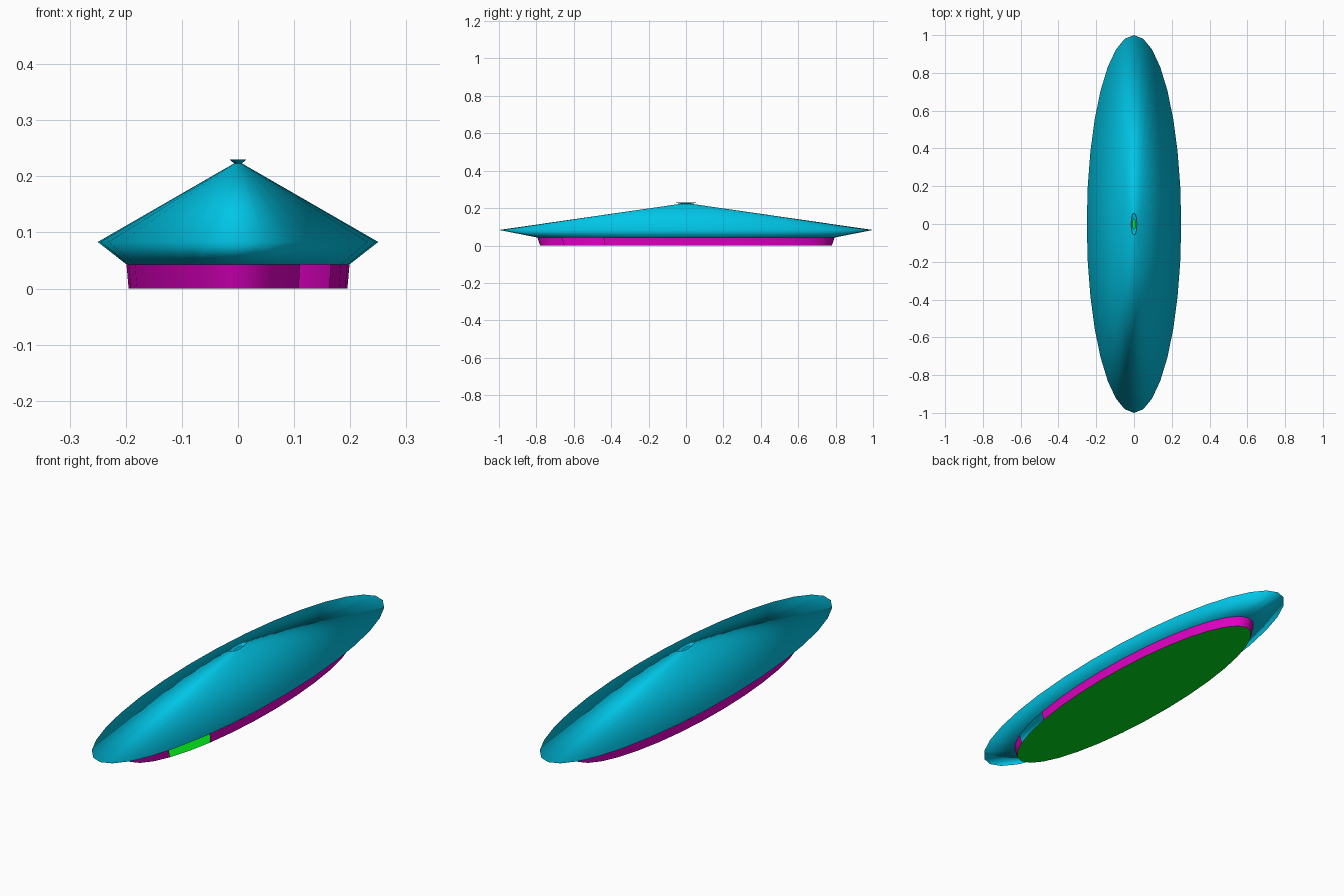
import bpy
import bmesh
from math import sin, cos, tau, radians

SEGMENTS = 32
WIDTH = 0.25          # the plan is a long ellipse: x is a quarter of y

cube = bpy.data.objects.get("Cube")
if cube:
    bpy.data.objects.remove(cube, do_unlink=True)


def material(name, rgb):
    mat = bpy.data.materials.new(name)
    mat.use_nodes = True
    mat.diffuse_color = (*rgb, 1)
    mat.node_tree.nodes["Principled BSDF"].inputs["Base Color"].default_value = (*rgb, 1)
    return mat


def ring(bm, radius, z):
    angles = [tau * i / SEGMENTS for i in range(SEGMENTS)]
    return [bm.verts.new((WIDTH * radius * cos(a), radius * sin(a), z)) for a in angles]


def finish(name, bm, mat, angle):
    mesh = bpy.data.meshes.new(name)
    bm.to_mesh(mesh)
    bm.free()
    obj = bpy.data.objects.new(name, mesh)
    bpy.context.collection.objects.link(obj)
    mesh.materials.append(mat)
    bpy.ops.object.select_all(action="DESELECT")
    obj.select_set(True)
    bpy.context.view_layer.objects.active = obj
    bpy.ops.object.shade_smooth_by_angle(angle=radians(angle))


def shell(name, profile, mat, gaps=(), inward=False):
    """Open, fully smooth elliptical sheet through (radius, z) rings, bottom to top."""
    bm = bmesh.new()
    rings = [ring(bm, r, z) for r, z in profile]
    for low, high in zip(rings, rings[1:]):
        for i in range(SEGMENTS):
            if i not in gaps:
                j = (i + 1) % SEGMENTS
                bm.faces.new((low[i], low[j], high[j], high[i]))
    if inward:
        bmesh.ops.reverse_faces(bm, faces=bm.faces)
    finish(name, bm, mat, 180)


cyan = material("cyan roof", (0.0, 0.6, 0.85))
magenta = material("magenta wall", (0.75, 0.0, 0.55))
green = material("green floor", (0.0, 0.8, 0.01))

# Floor, seen through the doorway and the smoke hole
bm = bmesh.new()
bm.faces.new(reversed(ring(bm, 0.78, 0)))
bmesh.ops.reverse_faces(bm, faces=bm.faces)
finish("floor", bm, green, 30)

# Low wall facing the room, with an open doorway two segments wide
shell("wall", [(0.78, 0), (0.795, 0.043)], magenta, gaps=(27, 28), inward=True)

# Hollow roof: sloping eave underside, then the long cone
shell("roof", [(0.795, 0.043), (1, 0.083), (0.028, 0.223)], cyan)

# Flared open collar round the smoke hole
shell("smoke_collar", [(0.028, 0.223), (0.06, 0.23)], cyan)
